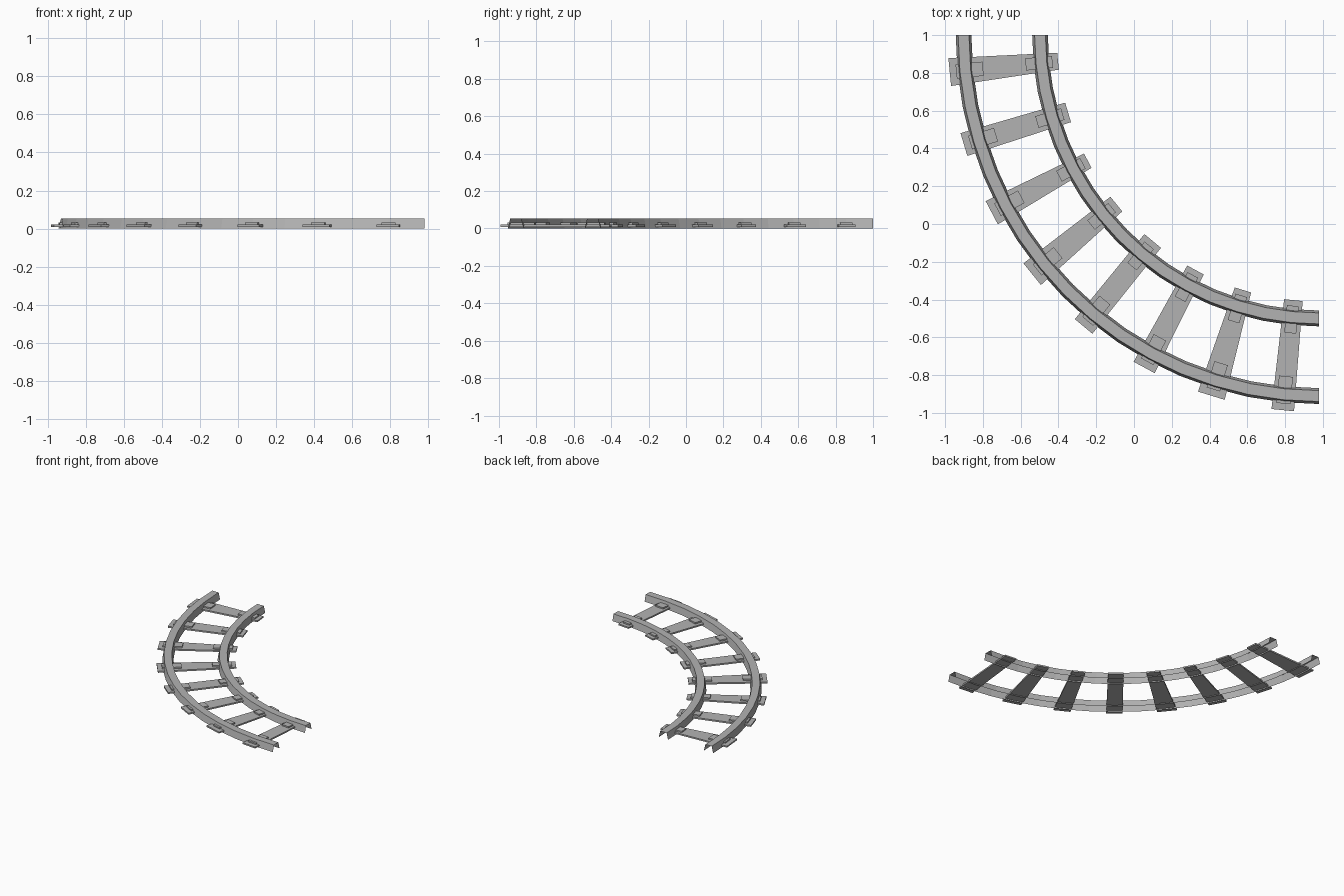
import bpy
import bmesh
from math import cos, sin, radians

cube = bpy.data.objects.get("Cube")
if cube:
    bpy.data.objects.remove(cube, do_unlink=True)

grey = bpy.data.materials.new("plain grey")
grey.use_nodes = True
colour = (0.45, 0.45, 0.45, 1)
grey.diffuse_color = colour
grey.node_tree.nodes["Principled BSDF"].inputs["Base Color"].default_value = colour

CENTRE_X, CENTRE_Y, SQUASH = 0.98, 1.0, 0.985
STEP = 11.25


def on_curve(radius, degrees, side=0.0, z=0.0):
    """Point at a radius and angle round the bend, moved sideways along it."""
    a = radians(degrees)
    x = radius * cos(a) - side * sin(a)
    y = radius * sin(a) + side * cos(a)
    return CENTRE_X - SQUASH * x, CENTRE_Y - y, z


def finish(name, bm):
    mesh = bpy.data.meshes.new(name)
    bm.to_mesh(mesh)
    bm.free()
    mesh.materials.append(grey)
    obj = bpy.data.objects.new(name, mesh)
    bpy.context.collection.objects.link(obj)


def rail(name, radius, segments=16):
    """Open-bottomed channel with flared sides, swept round the bend."""
    profile = [(-0.042, 0), (-0.029, 0.053), (0.029, 0.053), (0.042, 0)]
    bm = bmesh.new()
    rings = [[bm.verts.new(on_curve(radius + r, 90 * i / segments, 0, z))
              for r, z in profile] for i in range(segments + 1)]
    for a, b in zip(rings, rings[1:]):
        for j in range(len(profile) - 1):
            bm.faces.new((a[j], b[j], b[j + 1], a[j + 1]))
    # Make the flat top face upward
    if bm.faces[:] and (bm.normal_update() or bm.verts) and min(
            f.normal.z for f in bm.faces) < 0:
        bmesh.ops.reverse_faces(bm, faces=bm.faces[:])
    finish(name, bm)


def slab(name, degrees, r_in, r_out, w_in, w_out, z0, z1):
    """Tapered box lying across the track."""
    bm = bmesh.new()
    outline = [(r_in, -w_in / 2), (r_out, -w_out / 2),
               (r_out, w_out / 2), (r_in, w_in / 2)]
    low, high = [[bm.verts.new(on_curve(r, degrees, s, z)) for r, s in outline]
                 for z in (z0, z1)]
    bm.faces.new(low[::-1])
    bm.faces.new(high)
    for i in range(4):
        j = (i + 1) % 4
        bm.faces.new((low[i], low[j], high[j], high[i]))
    bmesh.ops.recalc_face_normals(bm, faces=bm.faces[:])
    finish(name, bm)


# Rails
rail("inner_rail", 1.5)
rail("outer_rail", 1.911)

# Sleepers of uneven width, each with two rail plates
outer_widths = [0.148, 0.126, 0.139, 0.148, 0.122, 0.128, 0.15, 0.122]
inner_widths = [0.09, 0.108, 0.086, 0.1, 0.115, 0.1, 0.092, 0.1]
for k, (w_out, w_in) in enumerate(zip(outer_widths, inner_widths)):
    angle = (k + 0.5) * STEP
    slab(f"sleeper_{k + 1}", angle, 1.41, 1.995, w_in, w_out, 0.009, 0.021)
    slab(f"inner_plate_{k + 1}", angle, 1.44, 1.585, 0.064, 0.064, 0.021, 0.032)
    slab(f"outer_plate_{k + 1}", angle, 1.815, 1.96, 0.075, 0.075, 0.021, 0.032)
